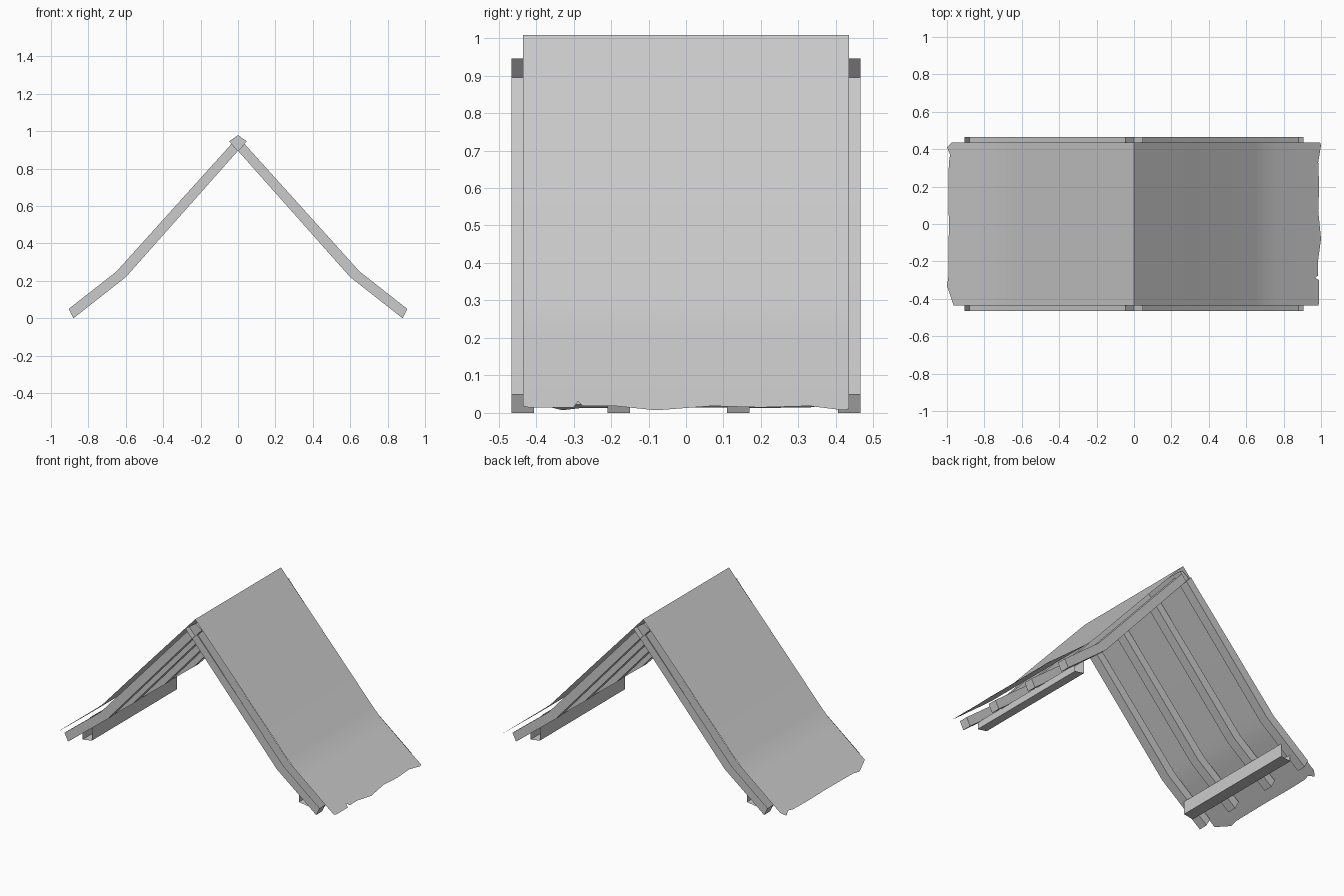
import bpy
import bmesh
import math

if "Cube" in bpy.data.objects:
    bpy.data.objects.remove(bpy.data.objects["Cube"], do_unlink=True)

# One plain grey for the whole roof
grey = bpy.data.materials.new("weathered_grey")
grey.use_nodes = True
grey.diffuse_color = (0.6, 0.6, 0.6, 1)
grey.node_tree.nodes["Principled BSDF"].inputs["Base Color"].default_value = (0.6, 0.6, 0.6, 1)


def finish(name, bm, recalc=True):
    if recalc:
        bmesh.ops.recalc_face_normals(bm, faces=bm.faces)
    mesh = bpy.data.meshes.new(name)
    bm.to_mesh(mesh)
    bm.free()
    mesh.materials.append(grey)
    ob = bpy.data.objects.new(name, mesh)
    bpy.context.collection.objects.link(ob)
    bpy.ops.object.select_all(action='DESELECT')
    ob.select_set(True)
    bpy.context.view_layer.objects.active = ob
    bpy.ops.object.shade_smooth_by_angle(angle=math.radians(30))
    return ob


# Outer and inner edge of a rafter, from foot to ridge
RAFTER = [((0.905, 0.05), (0.88, 0.0)),
          ((0.65, 0.25), (0.60, 0.22)),
          ((0.035, 0.932), (0.02, 0.873)),
          ((0.047, 0.946), (0.0, 0.895))]


def rafter(name, side, y, width=0.06):
    """Channel open along the top, with closed ends."""
    bm = bmesh.new()
    rings = []
    for outer, inner in RAFTER:
        corners = [(outer, -1), (inner, -1), (inner, 1), (outer, 1)]
        rings.append([bm.verts.new((side * p[0], y + s * width / 2, p[1]))
                      for p, s in corners])
    for a, b in zip(rings, rings[1:]):
        for i in range(3):
            bm.faces.new((a[i], a[i + 1], b[i + 1], b[i]))
    bm.faces.new(rings[0])
    bm.faces.new(rings[-1])
    finish(name, bm)


def strip(name, profile, half, closed=False):
    """Profile in x and z swept along y with open ends."""
    bm = bmesh.new()
    rows = [[bm.verts.new((x, y, z)) for x, z in profile] for y in (-half, half)]
    n = len(profile)
    for i in range(n if closed else n - 1):
        j = (i + 1) % n
        bm.faces.new((rows[0][i], rows[0][j], rows[1][j], rows[1][i]))
    return finish(name, bm)


# Rafters and eave beams on both slopes
for side, label in ((1, "left"), (-1, "right")):
    for i, y in enumerate((-0.435, -0.18, 0.14, 0.435)):
        rafter(f"{label}_rafter_{i + 1}", side, y)
    beam = [(0.735, 0.115), (0.735, 0.032), (0.80, 0.022), (0.80, 0.066)]
    strip(f"{label}_eave_beam", [(side * x, z) for x, z in beam], 0.432)

# Ridge beam seated in the notch of the rafters
strip("ridge_beam", [(0, 0.979), (0.047, 0.946), (0, 0.895), (-0.047, 0.946)], 0.43, True)
bm = bmesh.new()
for y in (-0.43, 0.43):
    bm.faces.new([bm.verts.new((x, y, z)) for x, z in
                  ((0, 0.979), (0.047, 0.946), (0, 0.895), (-0.047, 0.946))])
finish("ridge_beam_ends", bm)

# Thin roof covering with a ragged eave: y position and reach of the eave
SLOPE = [(0, 1.008), (0.35, 0.625), (0.65, 0.294), (0.70, 0.243), (0.76, 0.195), (0.95, 0.045)]
EAVES = {1: [(-0.435, 0.985), (-0.42, 0.99), (-0.30, 0.99), (-0.288, 0.968), (-0.275, 0.985),
             (-0.19, 0.985), (-0.08, 1.0), (0.07, 0.985), (0.2, 0.99), (0.33, 0.985),
             (0.42, 1.0), (0.435, 0.995)],
         -1: [(-0.435, 0.965), (-0.33, 1.0), (-0.28, 0.992), (0, 0.99), (0.2, 0.992),
              (0.33, 0.99), (0.37, 0.983), (0.41, 1.0), (0.435, 0.975)]}

bm = bmesh.new()
for side, eave in EAVES.items():
    columns = []
    for y, reach in eave:
        points = SLOPE + [(reach, 0.045 - (reach - 0.95) * 0.76)]
        columns.append([bm.verts.new((side * x, y, z)) for x, z in points])
    for a, b in zip(columns, columns[1:]):
        for i in range(len(a) - 1):
            bm.faces.new((a[i], a[i + 1], b[i + 1], b[i]))
for f in bm.faces:
    f.normal_update()
    if f.normal.z < 0:
        f.normal_flip()
finish("roof_covering", bm, False)
